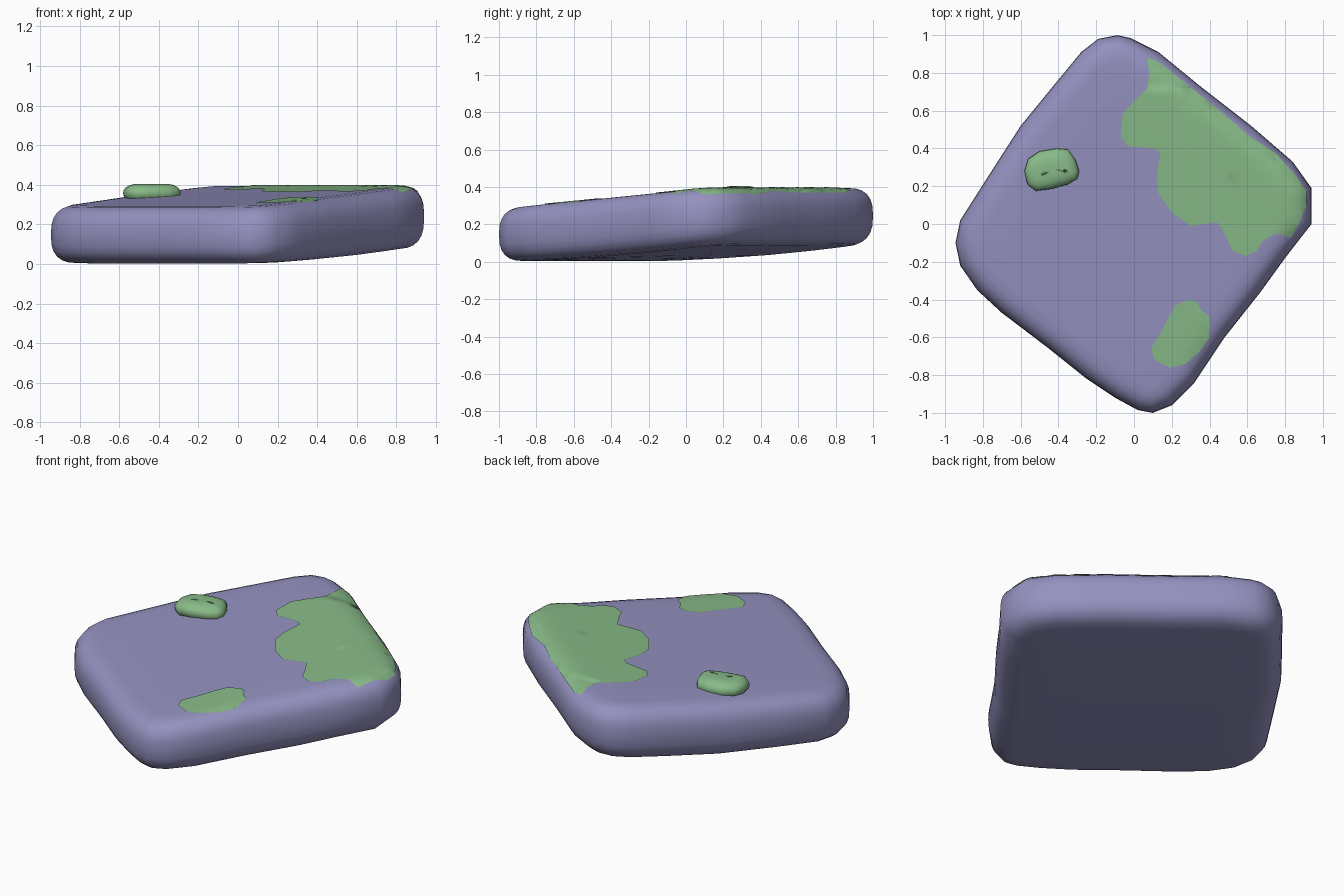
import bpy, bmesh, math
from mathutils import Vector

if "Cube" in bpy.data.objects:
    bpy.data.objects.remove(bpy.data.objects["Cube"])


def material(name, rgb):
    m = bpy.data.materials.new(name)
    m.diffuse_color = (*rgb, 1)
    m.use_nodes = True
    m.node_tree.nodes["Principled BSDF"].inputs["Base Color"].default_value = m.diffuse_color
    return m


STONE = material("lavender stone", (0.296, 0.287, 0.527))
MOSS = material("moss green", (0.246, 0.491, 0.246))


def add_object(name, bm, mat):
    mesh = bpy.data.meshes.new(name)
    bm.to_mesh(mesh)
    bm.free()
    mesh.materials.append(mat)
    mesh.shade_smooth()
    ob = bpy.data.objects.new(name, mesh)
    bpy.context.collection.objects.link(ob)
    return ob


def pebble(name, outline, top, bottom, radius, mat, power=0.75, steps=12):
    """Flat rounded stone: an outline rolled over its rim, closed at both centres."""
    pts = [Vector(p) for p in outline]
    n = len(pts)
    centre = sum(pts, Vector((0, 0))) / n
    inward = []
    for i in range(n):
        t = (pts[i] - pts[i - 1]).normalized() + (pts[(i + 1) % n] - pts[i]).normalized()
        inward.append(Vector((-t.y, t.x)).normalized())
    bm = bmesh.new()
    rings = []

    def ring(flat, s):
        row = []
        for p in flat:
            hi, lo = top(p.x, p.y), bottom(p.x, p.y)
            row.append(bm.verts.new((p.x, p.y, (hi + lo) / 2 + s * (hi - lo) / 2)))
        rings.append(row)

    def inset(d):
        return [p + v * d for p, v in zip(pts, inward)]

    flat_edge = inset(radius)
    inner = [[centre.lerp(p, f) for p in flat_edge] for f in (0.25, 0.5, 0.75)]
    for flat in inner:
        ring(flat, -1)
    for k in range(steps + 1):
        a = math.pi * (k / steps - 0.5)
        c, s = max(math.cos(a), 0) ** power, abs(math.sin(a)) ** power
        ring(inset(radius * (1 - c)), math.copysign(s, a))
    for flat in reversed(inner):
        ring(flat, 1)
    for a, b in zip(rings, rings[1:]):
        for i in range(n):
            j = (i + 1) % n
            bm.faces.new((a[i], a[j], b[j], b[i]))
    bm.faces.new(reversed(rings[0]))
    bm.faces.new(rings[-1])
    bmesh.ops.recalc_face_normals(bm, faces=bm.faces)
    return add_object(name, bm, mat)


def moss_patch(name, outline, target):
    """Thin sheet cut on a fine grid and draped on the stone."""
    bm = bmesh.new()
    bm.faces.new([bm.verts.new((x, y, 1)) for x, y in outline])
    bmesh.ops.triangulate(bm, faces=bm.faces)
    for axis in ((1, 0, 0), (0, 1, 0)):
        for k in range(-25, 26):
            bmesh.ops.bisect_plane(bm, geom=bm.verts[:] + bm.edges[:] + bm.faces[:],
                                   plane_co=Vector(axis) * k * 0.04, plane_no=axis)
    bmesh.ops.recalc_face_normals(bm, faces=bm.faces)
    for f in bm.faces:
        f.normal_update()
        if f.normal.z < 0:
            f.normal_flip()
    ob = add_object(name, bm, MOSS)
    wrap = ob.modifiers.new("drape", 'SHRINKWRAP')
    wrap.target = target
    wrap.wrap_method = 'PROJECT'
    wrap.use_project_z = True
    wrap.use_negative_direction = True
    wrap.use_positive_direction = False
    wrap.wrap_mode = 'ABOVE_SURFACE'
    wrap.offset = 0.004


# Tilt runs from the front left edge up to the back right edge
def slope(x, y):
    return 0.62 * x + 0.79 * y


def slab_top(x, y):
    return min(0.345 + 0.08 * slope(x, y), 0.395)


def slab_bottom(x, y):
    u = slope(x, y)
    return max(0.033 + 0.065 * u + 0.03 * u * u, 0.003)


# Main stone slab
slab_outline = [
    (0.94, 0.0), (0.94, 0.19), (0.84, 0.33), (0.62, 0.52), (0.35, 0.73), (0.13, 0.91),
    (-0.02, 0.985), (-0.09, 1.0), (-0.19, 0.98), (-0.28, 0.91), (-0.42, 0.74), (-0.6, 0.52),
    (-0.78, 0.24), (-0.92, 0.02), (-0.945, -0.1), (-0.92, -0.22), (-0.83, -0.35),
    (-0.7, -0.47), (-0.45, -0.66), (-0.25, -0.82), (-0.1, -0.92), (0.02, -0.985),
    (0.1, -1.0), (0.2, -0.96), (0.32, -0.84), (0.48, -0.6), (0.67, -0.36), (0.8, -0.18)]
slab = pebble("stone_slab", slab_outline, slab_top, slab_bottom, 0.14, STONE)

# Moss lump standing proud of the slab
lump_outline = [
    (-0.29, 0.28), (-0.31, 0.34), (-0.35, 0.395), (-0.41, 0.4), (-0.5, 0.385), (-0.56, 0.345),
    (-0.58, 0.28), (-0.565, 0.21), (-0.52, 0.175), (-0.44, 0.185), (-0.35, 0.21), (-0.3, 0.24)]
pebble("moss_lump", lump_outline, lambda x, y: 0.405, lambda x, y: 0.31, 0.08, MOSS, 0.9)

# Moss patches lying on the slab
moss_patch("large_moss_patch", [
    (0.07, 0.88), (0.14, 0.85), (0.3, 0.72), (0.5, 0.56), (0.6, 0.47), (0.75, 0.37),
    (0.85, 0.26), (0.91, 0.17), (0.91, 0.1), (0.87, 0.0), (0.83, -0.07), (0.75, -0.05),
    (0.68, -0.09), (0.65, -0.14), (0.59, -0.17), (0.52, -0.14), (0.48, -0.05), (0.44, 0.01),
    (0.3, -0.01), (0.2, 0.06), (0.13, 0.16), (0.12, 0.25), (0.14, 0.38), (0.11, 0.4),
    (-0.03, 0.41), (-0.07, 0.46), (-0.06, 0.58), (0.0, 0.65), (0.07, 0.72), (0.08, 0.8)], slab)
moss_patch("small_moss_patch", [
    (0.09, -0.66), (0.11, -0.72), (0.19, -0.76), (0.27, -0.74), (0.34, -0.68), (0.4, -0.6),
    (0.4, -0.49), (0.36, -0.46), (0.33, -0.41), (0.29, -0.4), (0.22, -0.43), (0.18, -0.5),
    (0.15, -0.56)], slab)
